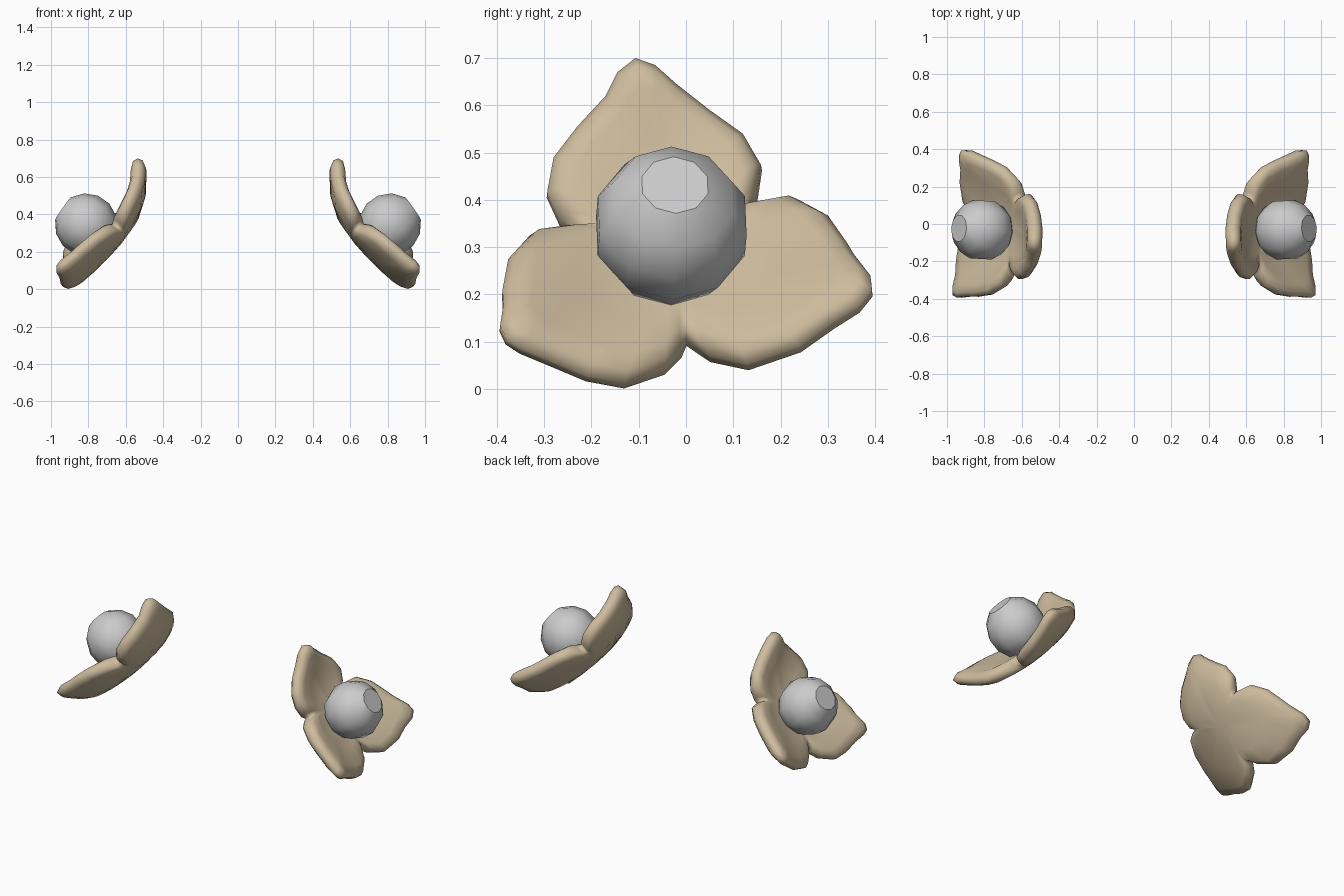
import bpy, bmesh, math
from mathutils import Vector

if "Cube" in bpy.data.objects:
    bpy.data.objects.remove(bpy.data.objects["Cube"])

# Petal outlines (y, z) around the flower, each running notch to notch
TOP = [(-.225, .335), (-.265, .36), (-.293, .42), (-.28, .49), (-.23, .555), (-.17, .62),
       (-.145, .67), (-.107, .70), (-.065, .685), (-.02, .645), (.05, .59), (.12, .54),
       (.158, .475), (.148, .41)]
RIGHT = [(.13, .38), (.17, .39), (.235, .402), (.30, .367), (.34, .31), (.355, .285),
         (.39, .24), (.393, .21), (.365, .175), (.31, .14), (.24, .09), (.13, .052), (.05, .07)]
LEFT = [(0, .105), (-.01, .08), (-.045, .043), (-.13, .013), (-.21, .028), (-.29, .062),
        (-.35, .087), (-.38, .107), (-.393, .135), (-.386, .18), (-.388, .21),
        (-.376, .275), (-.33, .325), (-.27, .333)]
OUTLINE = TOP + RIGHT + LEFT
CENTRE = (-.02, .27)
HALF = .043      # half thickness of the petals

tan = bpy.data.materials.new("petal_tan")
tan.diffuse_color = (.61, .5, .34, 1)
tan.use_nodes = True
tan.node_tree.nodes["Principled BSDF"].inputs["Base Color"].default_value = tan.diffuse_color


def depth(y, z):
    """Cupped flower surface: steep at the top, leaning out below."""
    d = .40 - z
    lean = .5 * (d + math.sqrt(d * d + .0144))
    return .52 + .65 * lean + .5 * (z - .55) ** 2 + (1.4 - 1.1 * z) * y * y + .08 * y


def bowl(y, z, off):
    """Point on the surface, pushed off along its normal."""
    e = .01
    dy = (depth(y + e, z) - depth(y - e, z)) / (2 * e)
    dz = (depth(y, z + e) - depth(y, z - e)) / (2 * e)
    return Vector((depth(y, z), y, z)) + Vector((1, -dy, -dz)).normalized() * off


def make_object(name, bm, mat=None):
    bmesh.ops.recalc_face_normals(bm, faces=bm.faces[:])
    me = bpy.data.meshes.new(name)
    bm.to_mesh(me)
    bm.free()
    ob = bpy.data.objects.new(name, me)
    bpy.context.collection.objects.link(ob)
    if mat:
        me.materials.append(mat)


def flower(name, side):
    bm = bmesh.new()

    def vert(y, z, off):
        p = bowl(y, z, off)
        return bm.verts.new((p.x * side, p.y, p.z))

    # rings from the back centre, around the rounded rim, to the front centre
    half = [(.3, 1), (.6, 1), (.87, .95), (.97, .6)]
    rings = [(s, -t) for s, t in half] + [(1, 0)] + [(s, t) for s, t in reversed(half)]
    loops = []
    for s, t in rings:
        loops.append([vert(CENTRE[0] + (y - CENTRE[0]) * s,
                           CENTRE[1] + (z - CENTRE[1]) * s, t * HALF) for y, z in OUTLINE])
    n = len(OUTLINE)
    for a, b in zip(loops, loops[1:]):
        for i in range(n):
            bm.faces.new((a[i], a[(i + 1) % n], b[(i + 1) % n], b[i]))
    for loop, off in ((loops[0], -HALF), (loops[-1], HALF)):
        c = vert(*CENTRE, off)
        for i in range(n):
            bm.faces.new((loop[i], loop[(i + 1) % n], c))
    for f in bm.faces:
        f.smooth = True
    make_object(name, bm, tan)


def ball(name, side):
    # low-poly ball with flat ends, its axis pointing out of the flower
    bm = bmesh.new()
    bmesh.ops.create_uvsphere(bm, u_segments=10, v_segments=7, radius=.168)
    poles = [v for v in bm.verts if abs(v.co.z) > .167]
    bmesh.ops.dissolve_verts(bm, verts=poles)
    rot = Vector((.82, .05, .57)).to_track_quat('Z', 'Y')
    for v in bm.verts:
        p = rot @ v.co + Vector((.812, -.031, .345))
        v.co = (p.x * side, p.y, p.z)
    for f in bm.faces:
        f.smooth = len(f.verts) == 4      # the end caps stay flat
    make_object(name, bm)


for label, side in (("right", 1), ("left", -1)):
    flower(label + "_petals", side)
    ball(label + "_ball", side)
